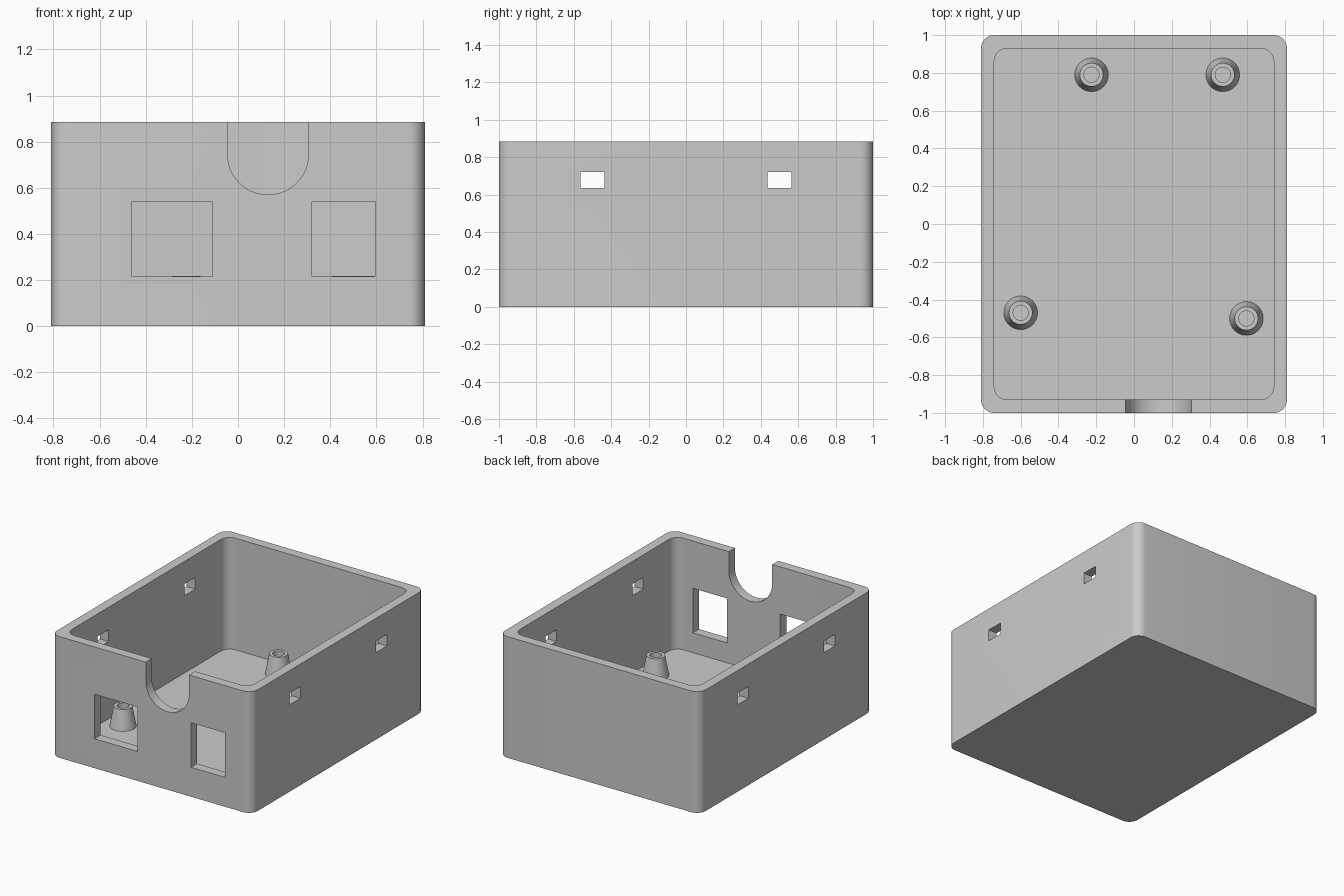
import bpy, bmesh
from math import sin, cos, pi

cube = bpy.data.objects.get("Cube")
if cube:
    bpy.data.objects.remove(cube, do_unlink=True)

W, D, H = 0.81, 1.0, 0.885      # half width, half depth, height
WALL, FLOOR, RADIUS = 0.07, 0.07, 0.07

grey = bpy.data.materials.new("plain_grey")
grey.use_nodes = True
grey.diffuse_color = (0.6, 0.6, 0.6, 1)
grey.node_tree.nodes["Principled BSDF"].inputs["Base Color"].default_value = (0.6, 0.6, 0.6, 1)


def make_object(name, bm):
    bmesh.ops.recalc_face_normals(bm, faces=bm.faces)
    mesh = bpy.data.meshes.new(name)
    bm.to_mesh(mesh)
    bm.free()
    mesh.materials.append(grey)
    obj = bpy.data.objects.new(name, mesh)
    bpy.context.collection.objects.link(obj)
    return obj


def smooth(obj):
    bpy.ops.object.select_all(action='DESELECT')
    obj.select_set(True)
    bpy.context.view_layer.objects.active = obj
    bpy.ops.object.shade_smooth_by_angle(angle=pi / 6)


def bridge(bm, a, b):
    n = len(a)
    for i in range(n):
        j = (i + 1) % n
        bm.faces.new((a[i], a[j], b[j], b[i]))


def rounded_ring(bm, hx, hy, z, r, steps=10):
    ring = []
    for q, (sx, sy) in enumerate([(1, 1), (-1, 1), (-1, -1), (1, -1)]):
        for i in range(steps + 1):
            a = (q + i / steps) * pi / 2
            ring.append(bm.verts.new((sx * (hx - r) + r * cos(a), sy * (hy - r) + r * sin(a), z)))
    return ring


def box_cutter(name, x0, x1, y0, y1, z0, z1):
    bm = bmesh.new()
    bmesh.ops.create_cube(bm, size=1)
    for v in bm.verts:
        v.co = ((x0 + x1) / 2 + v.co.x * (x1 - x0),
                (y0 + y1) / 2 + v.co.y * (y1 - y0),
                (z0 + z1) / 2 + v.co.z * (z1 - z0))
    return make_object(name, bm)


def notch_cutter(name, x, z, r, steps=32):
    # U-shaped prism, open past the rim
    outline = [(x + r, H + 0.1), (x - r, H + 0.1)]
    outline += [(x - r * cos(pi * i / steps), z - r * sin(pi * i / steps)) for i in range(steps + 1)]
    bm = bmesh.new()
    front, back = [[bm.verts.new((px, y, pz)) for px, pz in outline] for y in (-D - 0.1, -D + 0.2)]
    bridge(bm, front, back)
    bm.faces.new(front)
    bm.faces.new(back)
    return make_object(name, bm)


# Open tray with rounded corners
bm = bmesh.new()
rings = [rounded_ring(bm, W, D, 0, RADIUS),
         rounded_ring(bm, W, D, H, RADIUS),
         rounded_ring(bm, W - WALL, D - WALL, H, RADIUS),
         rounded_ring(bm, W - WALL, D - WALL, FLOOR, RADIUS)]
for a, b in zip(rings, rings[1:]):
    bridge(bm, a, b)
bm.faces.new(rings[0])
bm.faces.new(rings[-1])
case = make_object("case", bm)

# Openings: front ports, cable notch, side slots through both walls
cutters = [box_cutter("port_cutter", x0, x1, -D - 0.1, -D + 0.2, 0.215, 0.54)
           for x0, x1 in [(-0.46, -0.11), (0.32, 0.595)]]
cutters.append(notch_cutter("notch_cutter", 0.13, 0.745, 0.175))
cutters += [box_cutter("slot_cutter", -1, 1, y - 0.063, y + 0.063, 0.635, 0.72) for y in (-0.5, 0.5)]
bpy.context.view_layer.objects.active = case
for cutter in cutters:
    cutter.hide_render = True
    mod = case.modifiers.new("cut", 'BOOLEAN')
    mod.operation, mod.solver, mod.object = 'DIFFERENCE', 'EXACT', cutter
    bpy.ops.object.modifier_apply(modifier=mod.name)
    bpy.data.objects.remove(cutter, do_unlink=True)
smooth(case)

# Tapered hollow standoffs on the floor
profile = [(0.09, FLOOR - 0.005), (0.062, 0.217), (0.04, 0.217), (0.04, FLOOR + 0.005)]
places = {"back_right": (-0.225, 0.79), "back_left": (0.47, 0.79),
          "front_right": (-0.6, -0.47), "front_left": (0.595, -0.5)}
for place, (x, y) in places.items():
    bm = bmesh.new()
    loops = [[bm.verts.new((x + r * cos(2 * pi * i / 40), y + r * sin(2 * pi * i / 40), z))
              for i in range(40)] for r, z in profile]
    for a, b in zip(loops, loops[1:]):
        bridge(bm, a, b)
    bm.faces.new(loops[0])
    bm.faces.new(loops[-1])
    smooth(make_object(place + "_standoff", bm))
